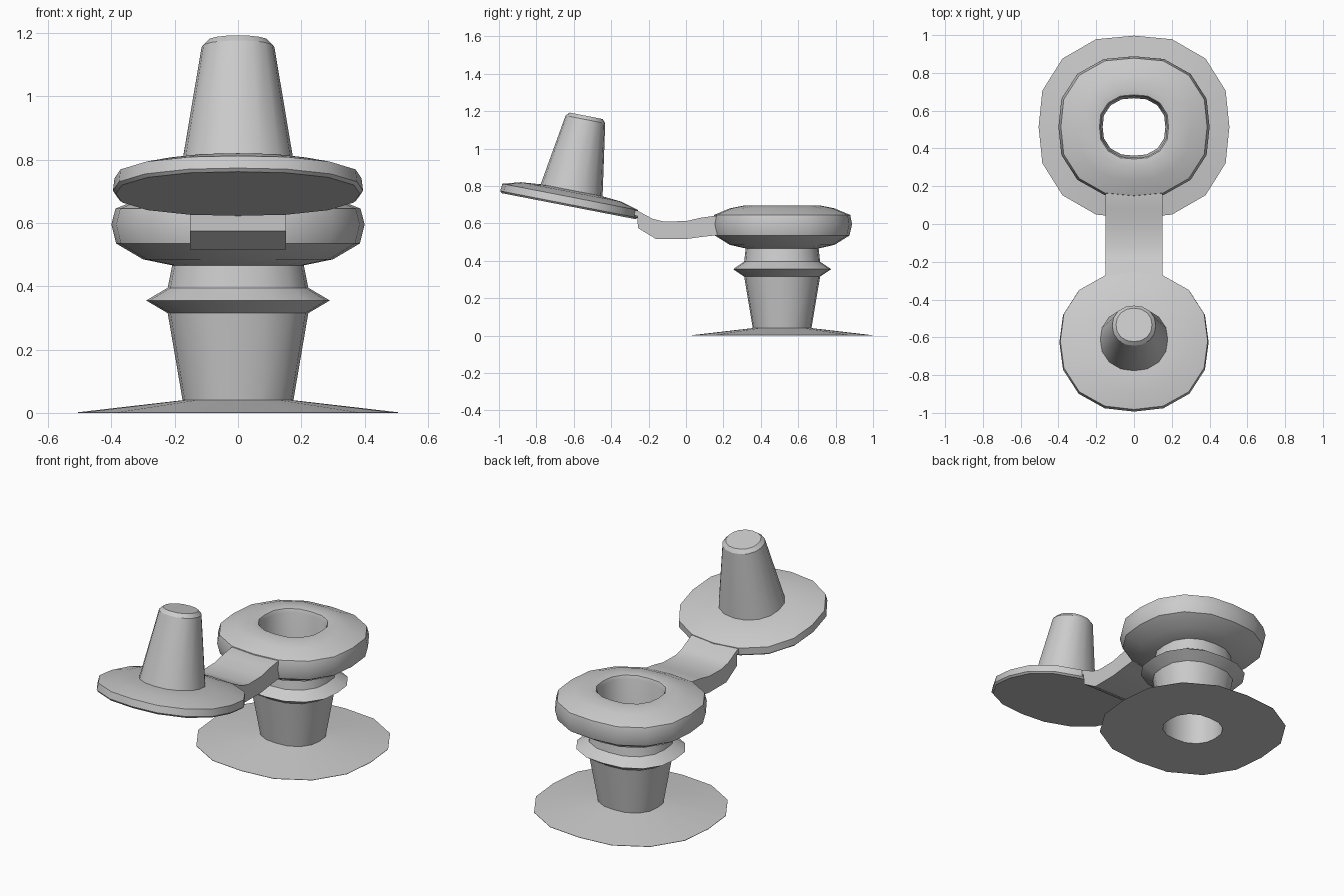
import bpy, bmesh
from math import sin, cos, pi, radians

if "Cube" in bpy.data.objects:
    bpy.data.objects.remove(bpy.data.objects["Cube"])

SIDES = 16


def finish(name, bm, loc=(0, 0, 0), tilt=0):
    bmesh.ops.recalc_face_normals(bm, faces=bm.faces)
    me = bpy.data.meshes.new(name)
    bm.to_mesh(me)
    bm.free()
    ob = bpy.data.objects.new(name, me)
    bpy.context.collection.objects.link(ob)
    ob.location = loc
    ob.rotation_euler.x = tilt
    bpy.ops.object.select_all(action='DESELECT')
    ob.select_set(True)
    bpy.context.view_layer.objects.active = ob
    bpy.ops.object.shade_smooth_by_angle(angle=radians(30))
    return ob


def lathe(name, profile, loc, tilt=0, bulge=(0.04, 0.06), closed=False):
    """Spin (x radius, y radius, z) points into a slightly squared round shape.
    bulge widens the 22.5 and 45 degree spokes; closed makes a hollow ring."""
    bm = bmesh.new()
    spokes = []
    for i in range(SIDES):
        k = 1 + (bulge[0] if i % 2 else bulge[1] if i % 4 else 0)
        spokes.append((k * cos(2 * pi * i / SIDES), k * sin(2 * pi * i / SIDES)))
    rings = [[bm.verts.new((rx * c, ry * s, z)) for c, s in spokes]
             for rx, ry, z in profile]
    pairs = list(zip(rings, rings[1:]))
    if closed:
        pairs.append((rings[-1], rings[0]))
    else:
        bm.faces.new(rings[0])
        bm.faces.new(rings[-1])
    for a, b in pairs:
        for i in range(SIDES):
            j = (i + 1) % SIDES
            bm.faces.new((a[i], a[j], b[j], b[i]))
    return finish(name, bm, loc, tilt)


# Hollow valve: flared base, tapered neck with fin, thick rounded collar
lathe("valve_body", [
    (0.166, 0.152, 0.0), (0.505, 0.483, 0.0), (0.505, 0.483, 0.002),
    (0.175, 0.157, 0.04), (0.222, 0.203, 0.315), (0.29, 0.262, 0.355),
    (0.222, 0.203, 0.395), (0.208, 0.195, 0.466), (0.30, 0.28, 0.485),
    (0.385, 0.36, 0.535), (0.40, 0.374, 0.595), (0.387, 0.364, 0.645),
    (0.30, 0.28, 0.68), (0.22, 0.205, 0.695), (0.183, 0.17, 0.69),
    (0.175, 0.163, 0.67),
], (0, 0.514, 0), closed=True)

# Tilted cap: thin domed plate and tapered plug
tilt = radians(-11)
cap_loc = (0, -0.628, 0.692)
lathe("cap_plate", [(0.385, 0.365, 0.0), (0.395, 0.374, 0.01),
                    (0.39, 0.37, 0.05), (0.29, 0.275, 0.077),
                    (0.17, 0.16, 0.087)], cap_loc, tilt, bulge=(0.03, 0.05))
lathe("cap_plug", [(0.184, 0.172, 0.06), (0.178, 0.168, 0.09),
                   (0.115, 0.108, 0.472), (0.095, 0.09, 0.492)],
      cap_loc, tilt, bulge=(0.02, 0.03))

# Bent strap joining collar and cap, as a (y, z) outline extruded across x
outline = [(0.25, 0.645), (0.15, 0.64), (0.08, 0.63), (0, 0.612), (-0.12, 0.61),
           (-0.18, 0.625), (-0.26, 0.668), (-0.31, 0.675), (-0.31, 0.645),
           (-0.26, 0.64), (-0.257, 0.575), (-0.16, 0.516), (0, 0.516),
           (0.08, 0.527), (0.15, 0.535), (0.25, 0.54)]
bm = bmesh.new()
face = bm.faces.new([bm.verts.new((-0.152, y, z)) for y, z in outline])
geo = bmesh.ops.extrude_face_region(bm, geom=[face], use_keep_orig=True)["geom"]
bmesh.ops.translate(bm, vec=(0.304, 0, 0),
                    verts=[v for v in geo if isinstance(v, bmesh.types.BMVert)])
finish("strap", bm)
